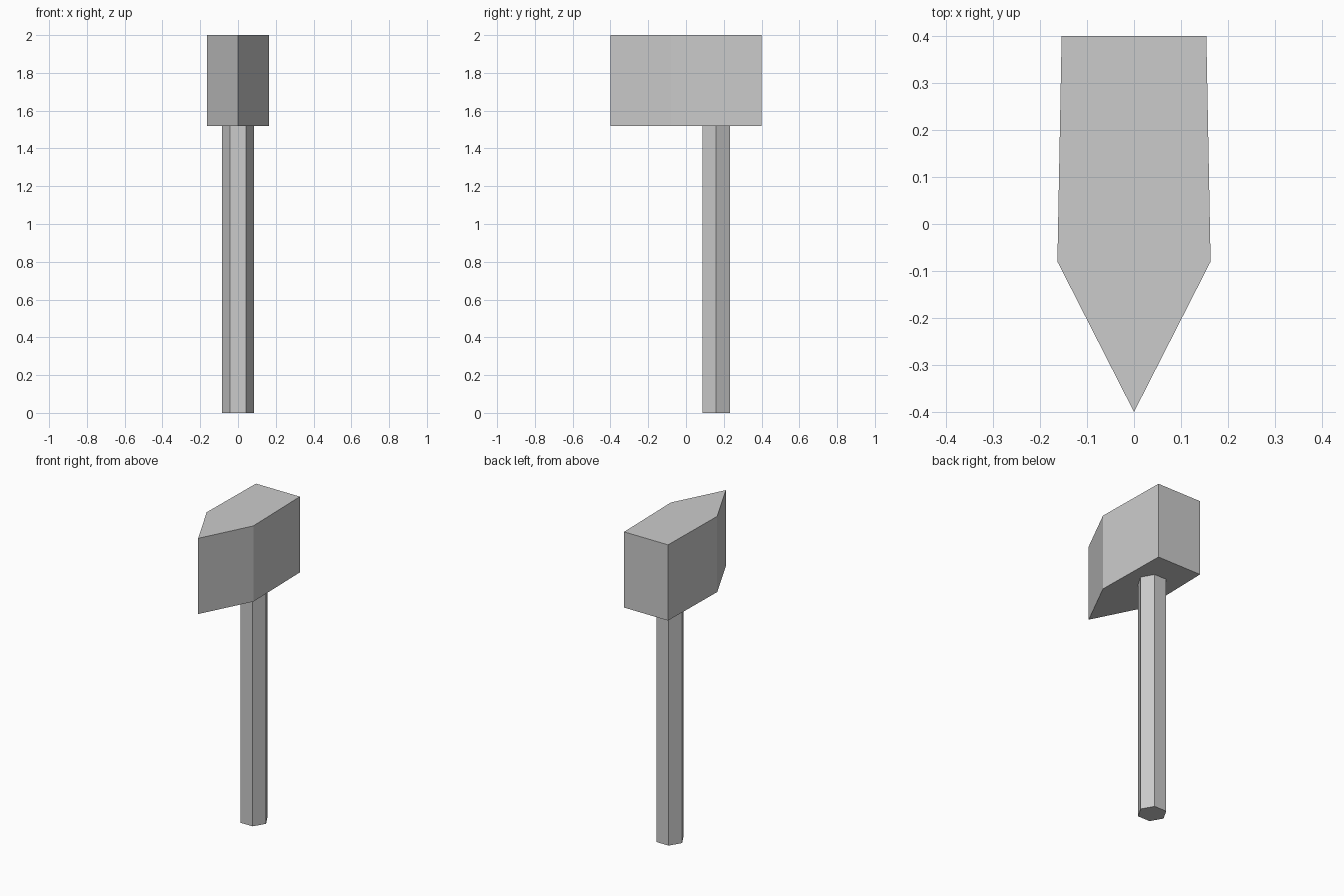
import bpy, bmesh
from math import cos, sin, pi

if "Cube" in bpy.data.objects:
    bpy.data.objects.remove(bpy.data.objects["Cube"])


def prism(name, outline, z0, z1):
    """Extrude a flat outline (counter-clockwise x, y points) from z0 to z1."""
    bm = bmesh.new()
    base = bm.faces.new([bm.verts.new((x, y, z0)) for x, y in outline])
    top = bmesh.ops.extrude_face_region(bm, geom=[base], use_keep_orig=True)
    verts = [g for g in top["geom"] if isinstance(g, bmesh.types.BMVert)]
    bmesh.ops.translate(bm, verts=verts, vec=(0, 0, z1 - z0))
    bmesh.ops.recalc_face_normals(bm, faces=bm.faces)
    mesh = bpy.data.meshes.new(name)
    bm.to_mesh(mesh)
    bm.free()
    obj = bpy.data.objects.new(name, mesh)
    bpy.context.collection.objects.link(obj)
    return obj


# Hammer head: tapered block with a wedge at the front
right_side = [(0.163, -0.08), (0.154, 0.4)]
left_side = [(-x, y) for x, y in reversed(right_side)]
prism("hammer_head", [(0, -0.4)] + right_side + left_side, 1.52, 2.0)

# Handle: six-sided shaft behind the centre of the head
radius, handle_y = 0.085, 0.16
hexagon = [(radius * cos(i * pi / 3), handle_y + radius * sin(i * pi / 3))
           for i in range(6)]
prism("handle", hexagon, 0.0, 1.52)
